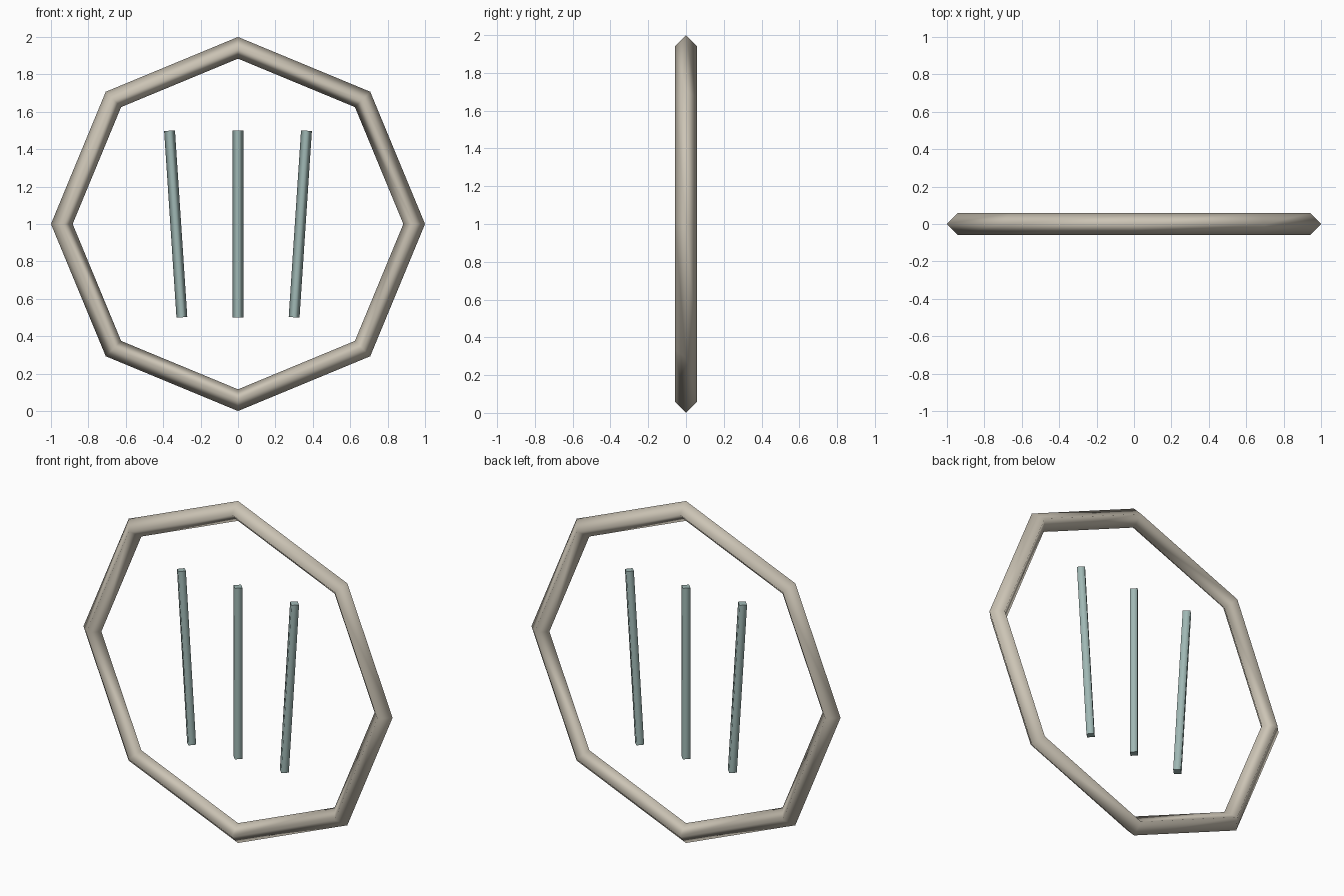
import bpy
import math

if "Cube" in bpy.data.objects:
    bpy.data.objects.remove(bpy.data.objects["Cube"])


def material(name, color):
    m = bpy.data.materials.new(name)
    m.diffuse_color = (*color, 1.0)
    m.use_nodes = True
    m.node_tree.nodes["Principled BSDF"].inputs["Base Color"].default_value = m.diffuse_color
    return m


stone = material("warm_grey", (0.60, 0.55, 0.46))
teal = material("pale_teal", (0.35, 0.48, 0.46))

# Upright eight-sided ring with a diamond cross-section, softly shaded
MINOR = 0.058
bpy.ops.mesh.primitive_torus_add(
    major_segments=8, minor_segments=4,
    major_radius=1.0 - MINOR, minor_radius=MINOR,
    location=(0, 0, 1), rotation=(math.pi / 2, 0, 0))
ring = bpy.context.object
ring.name = "outer_ring"
ring.data.materials.append(stone)
bpy.ops.object.shade_smooth()


def add_bar(name, x, tilt):
    """Slim four-sided rod with soft sides and crisp end caps."""
    bpy.ops.mesh.primitive_cylinder_add(
        vertices=4, radius=0.029, depth=1.0,
        location=(x, 0, 1), rotation=(0, tilt, 0))
    bar = bpy.context.object
    bar.name = name
    bar.data.materials.append(teal)
    for face in bar.data.polygons:
        face.use_smooth = abs(face.normal.z) < 0.5
    # Keep the rims of the end caps sharp
    for edge in bar.data.edges:
        a, b = (bar.data.vertices[i].co for i in edge.vertices)
        edge.use_edge_sharp = abs(a.z - b.z) < 0.01


# Three floating bars, the outer pair leaning outwards at the top
for name, side in (("left_bar", -1), ("middle_bar", 0), ("right_bar", 1)):
    add_bar(name, side * 0.333, side * 0.066)
